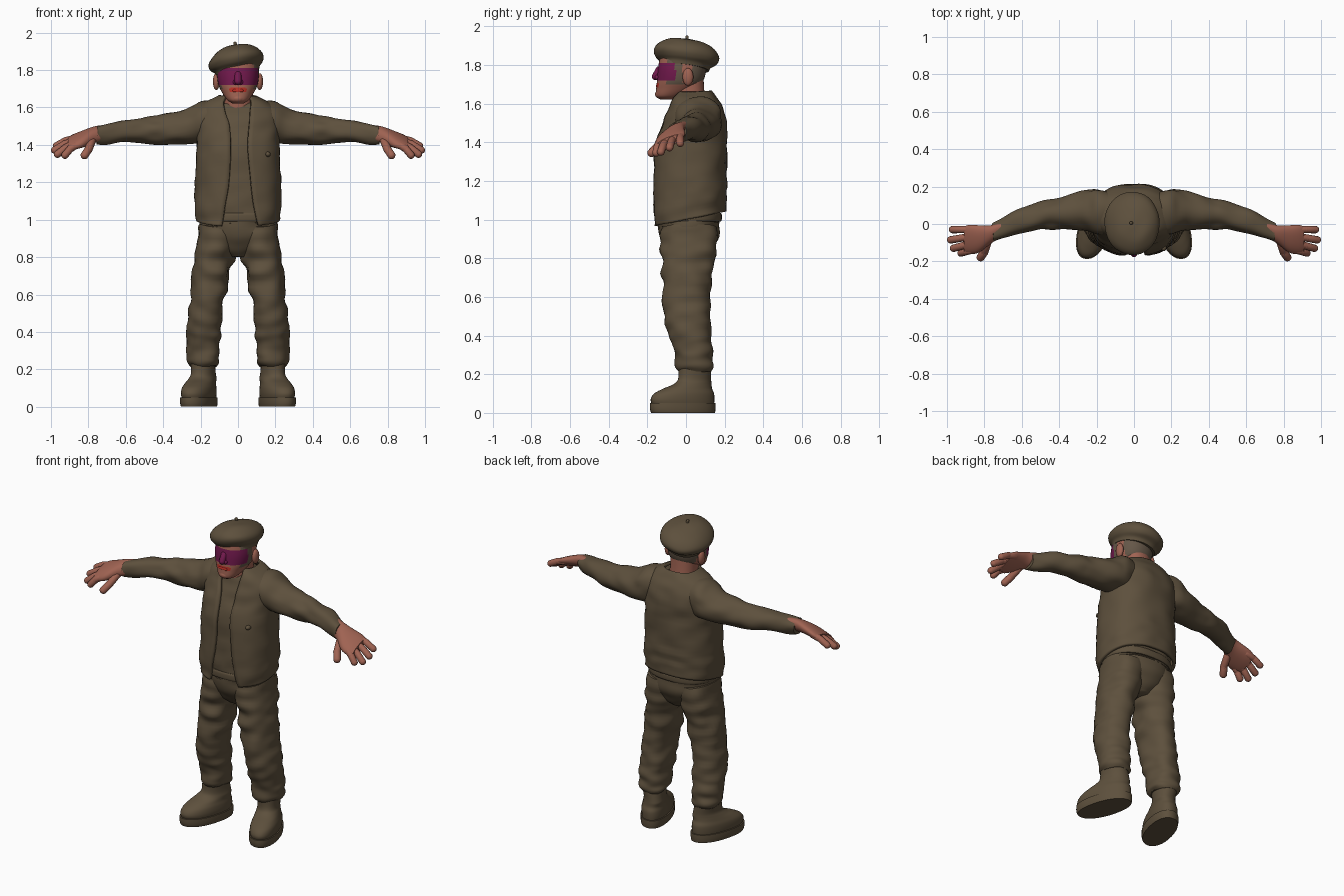
import bpy, bmesh, math
from mathutils import Vector, noise

old = bpy.data.objects.get("Cube")
if old:
    bpy.data.objects.remove(old, do_unlink=True)


def material(name, rgb):
    m = bpy.data.materials.new(name)
    m.use_nodes = True
    m.diffuse_color = (*rgb, 1)
    m.node_tree.nodes["Principled BSDF"].inputs["Base Color"].default_value = (*rgb, 1)
    return m


BROWN = material("drab brown", (0.11, 0.08, 0.046))
SKIN = material("ruddy skin", (0.35, 0.125, 0.085))
PURPLE = material("plum mask", (0.17, 0.01, 0.075))
RED = material("red lips", (0.5, 0.03, 0.02))
HAIR = material("grey brown hair", (0.13, 0.095, 0.065))


def finish(name, bm, mats, side=1, warp=None, wrinkle=0, paint=None):
    """Warp, wrinkle, mirror and paint a mesh, then make it an object."""
    bm.normal_update()
    for v in bm.verts:
        if wrinkle:
            v.co += v.normal * wrinkle * noise.noise(Vector((v.co.x * 9, v.co.y * 9, v.co.z * 16)))
        if warp:
            v.co = Vector(warp(*v.co))
        v.co.x *= side
    if side < 0:
        bmesh.ops.reverse_faces(bm, faces=bm.faces)
    if paint:
        for f in bm.faces:
            f.material_index = paint(*f.calc_center_median())
    me = bpy.data.meshes.new(name)
    bm.to_mesh(me)
    bm.free()
    for m in mats:
        me.materials.append(m)
    me.shade_smooth()
    me.set_sharp_from_angle(angle=math.radians(50))
    ob = bpy.data.objects.new(name, me)
    bpy.context.collection.objects.link(ob)
    return ob


def smooth_rings(rings, steps):
    """Catmull-Rom interpolation between cross-sections."""
    out = []
    for i in range(len(rings) - 1):
        a, b, c, d = (rings[max(0, min(len(rings) - 1, i + k))] for k in (-1, 0, 1, 2))
        for s in range(steps):
            t = s / steps
            out.append([q + 0.5 * t * (r - p + t * (2 * p - 5 * q + 4 * r - u + t * (3 * (q - r) + u - p)))
                        for p, q, r, u in zip(a, b, c, d)])
    return out + [list(rings[-1])]


def loft(name, rings, mats, axis="Z", n=32, steps=5, power=2.2, gap=False, **kw):
    """Rings: position on axis, two centre values, two radii (and gap edges)."""
    bm = bmesh.new()
    rows = []
    for s, c1, c2, r1, r2, *edges in smooth_rings(rings, steps):
        t0, t1 = 0, math.tau
        if gap:
            t0 = math.asin(min(1, edges[1] / r1) ** (power / 2))
            t1 -= math.asin(min(1, edges[0] / r1) ** (power / 2))
        row = []
        for k in range(n + (1 if gap else 0)):
            t = t0 + (t1 - t0) * k / n
            a, b = (math.copysign(abs(f) ** (2 / power), f) for f in (math.sin(t), -math.cos(t)))
            p, q = c1 + r1 * a, c2 + r2 * b
            row.append(bm.verts.new((p, q, s) if axis == "Z" else (s, p, q)))
        rows.append(row)
    for lo, hi in zip(rows, rows[1:]):
        for k in range(n):
            j = (k + 1) % len(lo)
            bm.faces.new((lo[k], lo[j], hi[j], hi[k]))
    if not gap:
        bm.faces.new(rows[0][::-1])
        bm.faces.new(rows[-1])
    return finish(name, bm, mats, **kw)


def capsules(name, chains, mat, side=1):
    """Rounded rods along chains of points, each chain with one radius."""
    bm = bmesh.new()
    for r, *pts in chains:
        for p, q in zip(pts, pts[1:]):
            p, q = Vector(p), Vector(q)
            made = bmesh.ops.create_uvsphere(bm, u_segments=12, v_segments=9, radius=r)["verts"]
            turn = (q - p).to_track_quat("Z", "Y")
            for v in made:
                v.co = turn @ v.co + (q if v.co.z > 0 else p)
    return finish(name, bm, [mat], side)


def ellipsoid(name, centre, size, mat):
    bm = bmesh.new()
    bmesh.ops.create_uvsphere(bm, u_segments=20, v_segments=14, radius=1)
    for v in bm.verts:
        v.co = Vector(centre) + v.co * Vector(size)
    return finish(name, bm, [mat])


# Jacket, open at the front, with a hem that drops towards the front
def hem(x, y, z):
    return x, y, z + 0.2 * y * max(0, min(1, (1.25 - z) / 0.2))


jacket = loft("jacket", [
    (1.00, 0, .02, .225, .190, .09, .11), (1.08, 0, .018, .232, .192, .075, .09),
    (1.20, 0, .02, .230, .190, .05, .07), (1.38, 0, .025, .222, .186, .04, .055),
    (1.50, 0, .045, .225, .165, .045, .06), (1.58, 0, .05, .215, .138, .07, .065),
    (1.63, 0, .045, .165, .112, .08, .07), (1.665, 0, .04, .10, .09, .07, .065)],
    [BROWN], gap=True, n=56, power=2.4, warp=hem, wrinkle=.01)
mod = jacket.modifiers.new("cloth thickness", "SOLIDIFY")
mod.thickness = 0.018
mod.offset = -1

loft("shirt", [
    (.98, 0, .015, .20, .16), (1.08, 0, .015, .205, .165), (1.2, 0, .02, .205, .165),
    (1.38, 0, .025, .2, .163), (1.5, 0, .045, .2, .143), (1.58, 0, .05, .185, .118),
    (1.62, 0, .045, .13, .092)], [BROWN], n=40, power=2.4, wrinkle=.012)
loft("waistband", [(.99, 0, .015, .207, .165), (1.0, 0, .015, .212, .17),
                   (1.025, 0, .015, .212, .17), (1.035, 0, .015, .207, .165)], [BROWN], power=2.4)
loft("trouser_seat", [
    (.80, 0, .02, .05, .08), (.84, 0, .02, .13, .115), (.9, 0, .018, .2, .145),
    (.97, 0, .015, .21, .158), (1.06, 0, .015, .205, .16)], [BROWN], wrinkle=.01)
ellipsoid("chest_button", (.16, -.125, 1.35), (.014, .02, .014), BROWN)

# Limbs, built once for each side
for side, word in ((1, "left"), (-1, "right")):
    loft(word + "_sleeve", [
        (.08, .06, 1.54, .10, .09), (.18, .07, 1.525, .12, .112), (.25, .075, 1.505, .112, .10),
        (.33, .065, 1.485, .095, .083), (.42, .053, 1.478, .08, .075), (.5, .043, 1.475, .073, .075),
        (.6, .018, 1.467, .066, .063), (.7, -.025, 1.457, .056, .055), (.755, -.05, 1.453, .05, .049)],
        [BROWN], axis="X", side=side, wrinkle=.016)
    loft(word + "_palm", [
        (.71, -.03, 1.452, .04, .038), (.77, -.058, 1.45, .05, .04), (.83, -.08, 1.435, .073, .036),
        (.88, -.083, 1.42, .078, .03), (.91, -.083, 1.41, .07, .024)], [SKIN], axis="X", side=side,
        warp=lambda x, y, z: (x, y, z + .35 * (y + .07)))
    fingers = [(.022, (.78, -.09, 1.425), (.8, -.15, 1.375), (.82, -.178, 1.345))]
    for i, tip in enumerate(((.925, -.155, 1.345), (.965, -.13, 1.35), (.98, -.085, 1.372), (.97, -.03, 1.395))):
        y = -.14 + .037 * i
        base = Vector((.87, y, 1.42 + .35 * (y + .07)))
        middle = base.lerp(Vector(tip), .5) + Vector((0, 0, .008))
        fingers.append((.02, base, middle, tip))
    capsules(word + "_fingers", fingers, SKIN, side)

    loft(word + "_trouser_leg", [
        (.215, .185, .045, .07, .085), (.235, .185, .045, .085, .095), (.27, .188, .045, .086, .1),
        (.31, .188, .04, .09, .1), (.36, .177, .027, .086, .108), (.42, .177, .017, .09, .11),
        (.52, .172, .004, .09, .118), (.62, .155, .002, .098, .122), (.72, .14, .006, .1, .128),
        (.8, .127, .01, .107, .134), (.88, .113, .015, .107, .143), (.97, .105, .015, .1, .15)],
        [BROWN], side=side, wrinkle=.02)

    def splay(x, y, z):
        return x - .25 * y * max(0, min(1, (.25 - z) / .1)), y, z

    loft(word + "_boot", [
        (.04, .205, -.015, .08, .16), (.07, .205, -.018, .084, .165), (.1, .205, -.01, .082, .155),
        (.125, .203, .008, .075, .127), (.15, .198, .035, .07, .097), (.18, .193, .045, .064, .085),
        (.25, .19, .045, .066, .085)], [BROWN], side=side, warp=splay)
    loft(word + "_sole", [(0, .205, -.015, .085, .165), (.02, .205, -.017, .089, .17),
                          (.05, .205, -.017, .089, .17)], [BROWN], side=side, warp=splay, steps=2)
    ellipsoid(word + "_ear", (side * .116, .01, 1.738), (.018, .028, .045), SKIN)


# Head, with painted mask, lips and hair
def face_paint(x, y, z):
    if y < -.09 and abs(x) < .045 and 1.684 < z < 1.708:
        return 2
    if 1.722 < z < 1.81 and y < -.055:
        return 1
    if (z > 1.70 and y > .03) or (z > 1.70 and -.1 < y < -.015):
        return 3
    return 0


loft("neck", [(1.52, 0, .04, .09, .09), (1.61, 0, .018, .08, .083), (1.74, 0, .01, .08, .08)], [SKIN])
loft("head", [
    (1.622, 0, -.095, .03, .04), (1.64, 0, -.085, .058, .07), (1.68, 0, -.05, .085, .104),
    (1.72, 0, -.03, .104, .12), (1.78, 0, -.02, .112, .125), (1.85, 0, -.015, .105, .118)],
    [SKIN, PURPLE, RED, HAIR], n=64, steps=10, paint=face_paint)
capsules("nose", [(.019, (0, -.138, 1.775), (0, -.158, 1.74)),
                  (.014, (-.014, -.148, 1.735), (.014, -.148, 1.735))], PURPLE)
capsules("lower_lip", [(.009, (-.02, -.147, 1.69), (.02, -.147, 1.69))], RED)
ellipsoid("chin", (0, -.13, 1.648), (.036, .03, .024), SKIN)


# Soft cap, tilted to one side and to the back
def tilt(x, y, z):
    return x, y, z + .16 * x - .13 * y


loft("cap", [
    (1.785, -.002, -.008, .116, .127), (1.805, -.004, -.004, .122, .135), (1.825, -.008, .002, .138, .16),
    (1.85, -.01, .004, .146, .172), (1.875, -.01, .004, .139, .165), (1.9, -.01, .004, .115, .138),
    (1.922, -.01, .004, .075, .09), (1.935, -.01, .004, .02, .024)], [BROWN], n=40, power=2.05, warp=tilt,
    wrinkle=.006)
capsules("cap_stalk", [(.009, (-.012, .005, 1.925), (-.016, .005, 1.943))], BROWN)
